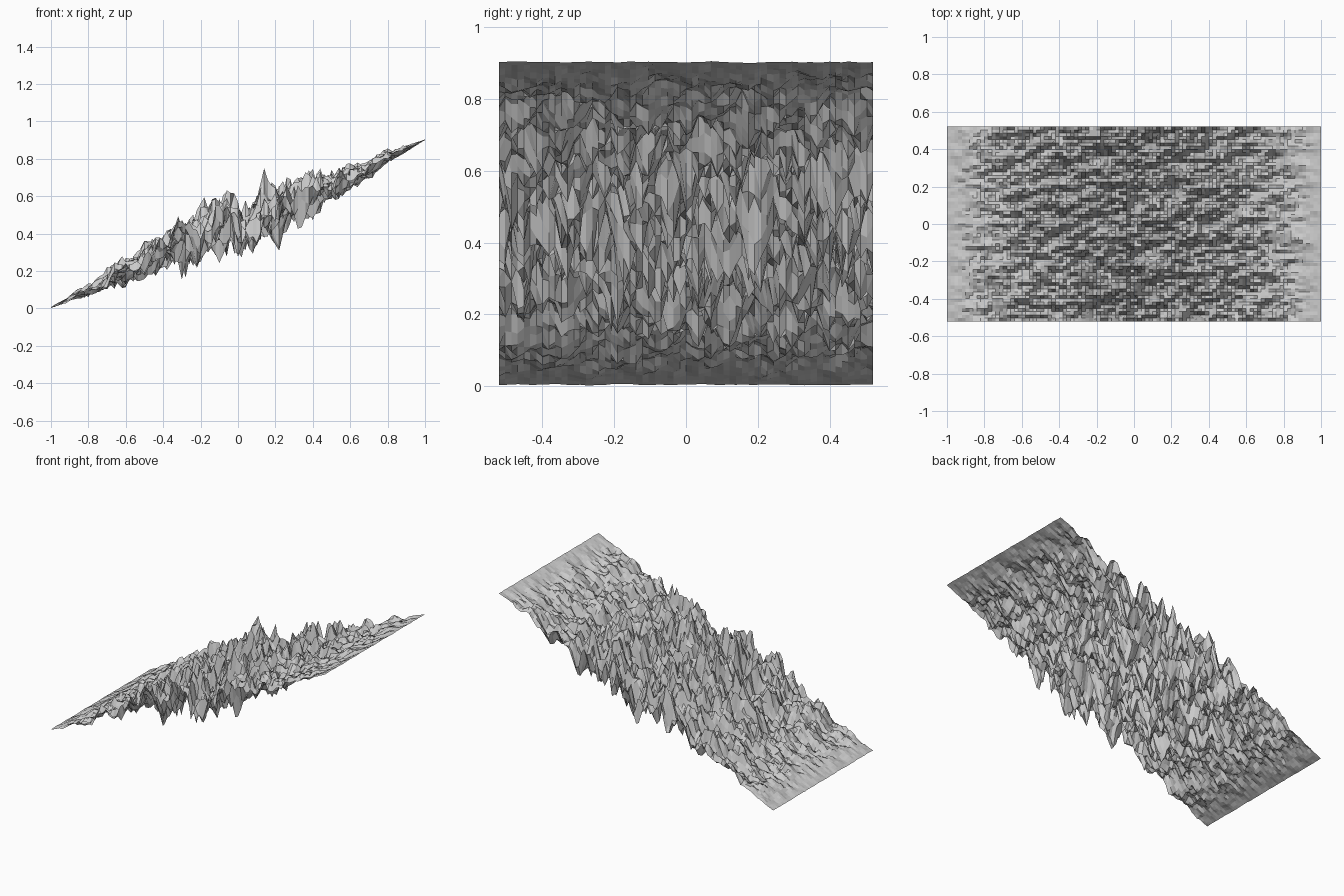
import bpy
import bmesh
from mathutils import Vector, noise

if "Cube" in bpy.data.objects:
    bpy.data.objects.remove(bpy.data.objects["Cube"])

NX, NY = 100, 60
HALF_Y = 0.52
SEAM = -0.03


def roughness(x, y):
    # streaky fractal noise, stretched along x and slightly skewed
    shift = 0.0 if x < SEAM else 41.3
    ys = y - 0.22 * x
    n = 0.8 * noise.noise(Vector((x * 8 + shift, ys * 14 + shift, 3.7)))
    n += 0.6 * noise.noise(Vector((x * 19 + shift, ys * 31, 11.2)))
    n += 0.35 * noise.noise(Vector((x * 43, ys * 57 + shift, 7.4)))
    return max(-1.3, min(1.3, n * 1.15))


def height(x, y):
    # straight ramp, roughest in the middle and calm at both ends
    fade = 1 - abs(x)
    amp = min(0.2, 0.26 * fade ** 1.15) + 0.003
    bias = 0.15 * (-1 if x > SEAM else 1)
    return 0.453 + 0.449 * x + amp * (roughness(x, y) + bias)


# Rocky sloping sheet, one grid of flat quads
bm = bmesh.new()
rows = []
for i in range(NX + 1):
    x = -1 + 2 * i / NX
    row = []
    for j in range(NY + 1):
        y = -HALF_Y + 2 * HALF_Y * j / NY
        row.append(bm.verts.new((x, y, max(0, height(x, y)))))
    rows.append(row)
for a, b in zip(rows, rows[1:]):
    for j in range(NY):
        bm.faces.new((a[j], b[j], b[j + 1], a[j + 1]))

mesh = bpy.data.meshes.new("rocky_slope")
bm.to_mesh(mesh)
bm.free()
slope = bpy.data.objects.new("rocky_slope", mesh)
bpy.context.collection.objects.link(slope)
